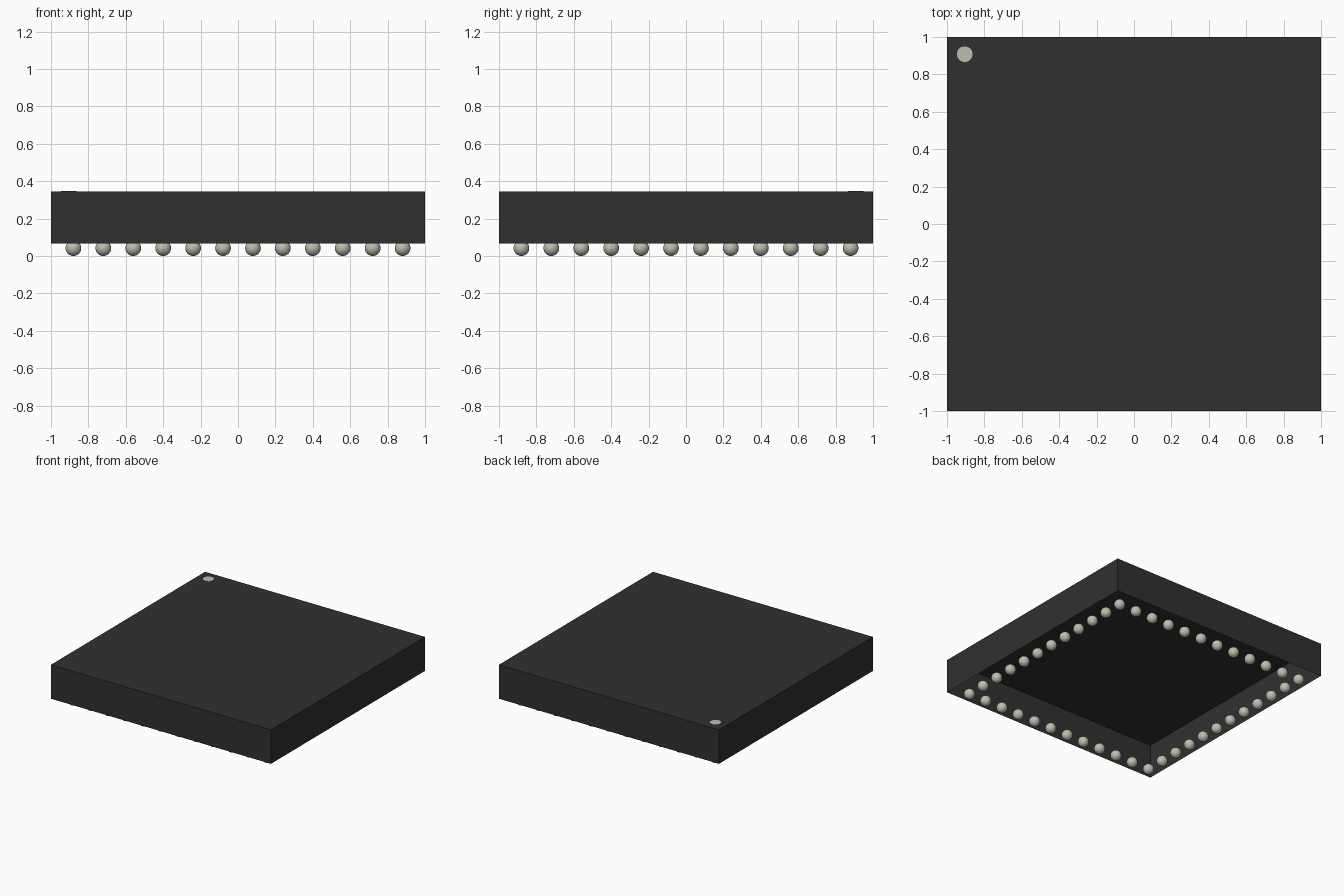
import bpy
import bmesh
from mathutils import Matrix, Vector

cube = bpy.data.objects.get("Cube")
if cube:
    bpy.data.objects.remove(cube, do_unlink=True)

BOTTOM, TOP = 0.066, 0.345      # height range of the housing
RADIUS = 0.042                  # solder ball and marker radius
COUNT, PITCH = 12, 0.16         # balls per side and their spacing


def make_material(name, rgb):
    mat = bpy.data.materials.new(name)
    mat.use_nodes = True
    mat.diffuse_color = (*rgb, 1)
    shader = mat.node_tree.nodes["Principled BSDF"]
    shader.inputs["Base Color"].default_value = (*rgb, 1)
    shader.inputs["Roughness"].default_value = 0.6
    return mat


def make_object(name, bm, mat, smooth=False):
    mesh = bpy.data.meshes.new(name)
    for face in bm.faces:
        face.smooth = smooth
    bm.to_mesh(mesh)
    bm.free()
    mesh.materials.append(mat)
    obj = bpy.data.objects.new(name, mesh)
    bpy.context.collection.objects.link(obj)
    return obj


charcoal = make_material("charcoal plastic", (0.03, 0.03, 0.03))
solder = make_material("pale solder", (0.52, 0.51, 0.44))

# Housing: a thin shell, open underneath
bm = bmesh.new()
size = Matrix.Diagonal((2, 2, TOP - BOTTOM, 1))
bmesh.ops.create_cube(bm, size=1, matrix=Matrix.Translation((0, 0, (TOP + BOTTOM) / 2)) @ size)
bm.normal_update()
underside = [f for f in bm.faces if f.normal.z < -0.5]
bmesh.ops.delete(bm, geom=underside, context="FACES")
make_object("housing", bm, charcoal)

# Corner marker: a flat disc on the top
bm = bmesh.new()
bmesh.ops.create_cone(bm, cap_ends=True, segments=32, radius1=RADIUS, radius2=RADIUS,
                      depth=0.002, matrix=Matrix.Translation((-0.905, 0.908, TOP + 0.001)))
make_object("corner_marker", bm, solder)

# Solder balls: one ring around the edge
bm = bmesh.new()
start = -PITCH * (COUNT - 1) / 2
for i in range(COUNT):
    for j in range(COUNT):
        if {i, j} & {0, COUNT - 1}:
            place = Vector((start + i * PITCH, start + j * PITCH, RADIUS))
            bmesh.ops.create_uvsphere(bm, u_segments=24, v_segments=12, radius=RADIUS,
                                      matrix=Matrix.Translation(place))
make_object("solder_balls", bm, solder, smooth=True)
